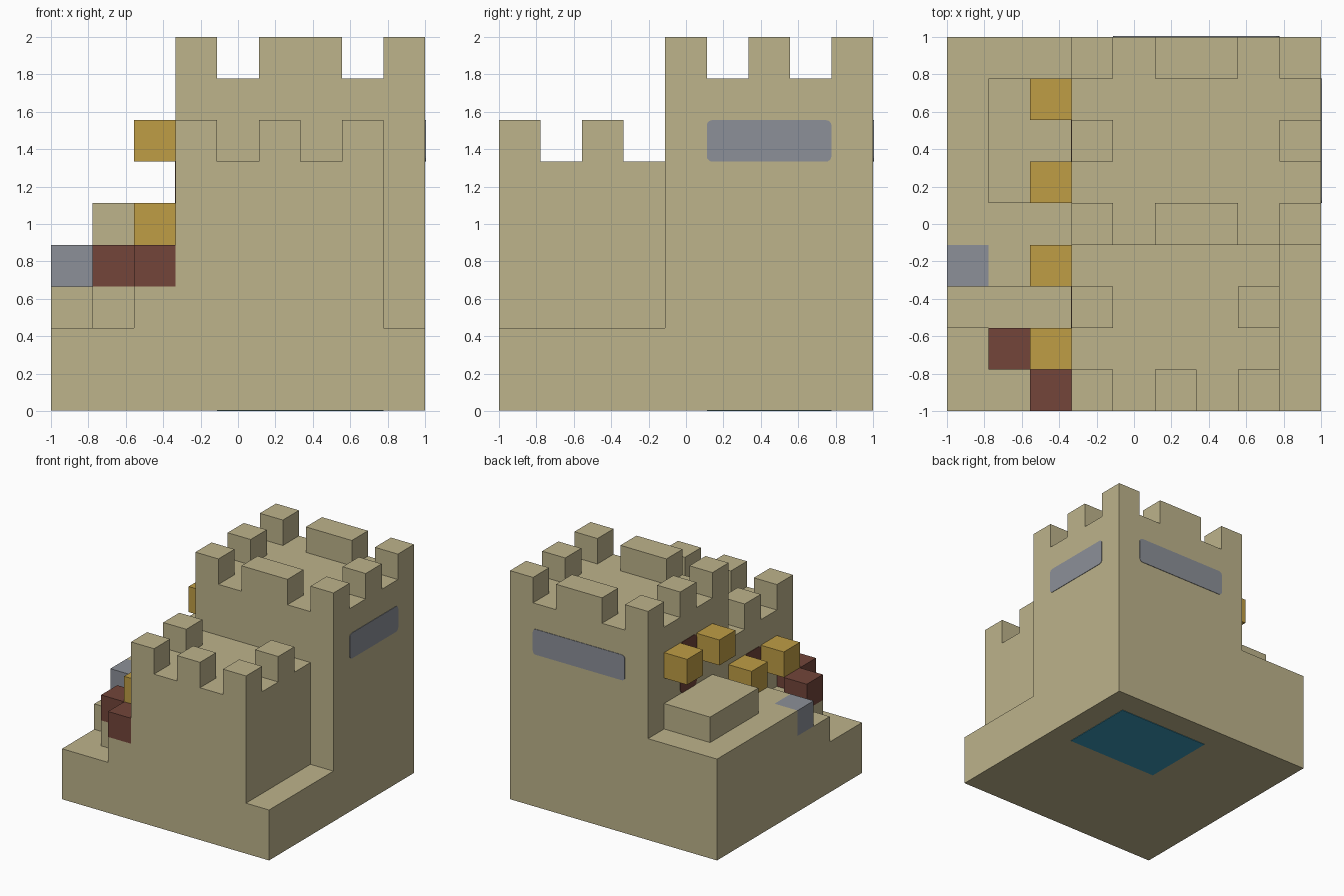
import bpy, bmesh
from mathutils import Vector

if "Cube" in bpy.data.objects:
    bpy.data.objects.remove(bpy.data.objects["Cube"], do_unlink=True)

U = 2 / 9        # the model sits on a grid of nine cells per side
SKIN = 0.004     # thickness of painted plates


def material(name, rgb):
    lin = [((c / 255 + 0.055) / 1.055) ** 2.4 for c in rgb] + [1]
    m = bpy.data.materials.new(name)
    m.use_nodes = True
    m.diffuse_color = lin
    m.node_tree.nodes["Principled BSDF"].inputs["Base Color"].default_value = lin
    return m


sand = material("sandstone", (189, 179, 139))
brick = material("dark_red", (115, 69, 58))
gold = material("gold", (191, 157, 69))
stone = material("blue_grey", (140, 144, 152))
water = material("water_blue", (59, 152, 184))


def box(name, mat, lo, hi, round_axis=None, radius=0.03):
    """Box between two grid corners; optionally rounds the edges along one axis."""
    a = Vector((lo[0] * U - 1, lo[1] * U - 1, lo[2] * U))
    b = Vector((hi[0] * U - 1, hi[1] * U - 1, hi[2] * U))
    bm = bmesh.new()
    bmesh.ops.create_cube(bm, size=1)
    for v in bm.verts:
        v.co = (a + b) / 2 + v.co * (b - a)
    if round_axis is not None:
        edges = [e for e in bm.edges
                 if abs((e.verts[0].co - e.verts[1].co).normalized()[round_axis]) > 0.9]
        bmesh.ops.bevel(bm, geom=edges, offset=radius, segments=4,
                        profile=0.5, affect='EDGES')
    me = bpy.data.meshes.new(name)
    bm.to_mesh(me)
    bm.free()
    me.materials.append(mat)
    ob = bpy.data.objects.new(name, me)
    bpy.context.collection.objects.link(ob)
    return ob


T = SKIN / U     # plate thickness in cells

# Ground and terraces
box("base", sand, (0, 0, T), (9, 9, 2))
box("terrace_step", sand, (0, 2, 2), (3, 3, 3))
box("terrace_under_post", sand, (0, 3, 2), (1, 4, 3))
box("terrace_inner", sand, (1, 3, 2), (3, 4, 4))
box("terrace_high", sand, (0, 4, 2), (3, 9, 4))
box("gate_landing", sand, (1, 5, 4), (3, 8, 5))
box("lower_landing", sand, (1, 1, 2), (3, 2, 3))
box("corner_step", sand, (2, 0, 2), (3, 1, 3))

# Towers
box("front_tower", sand, (3, 0, 2), (8, 4, 6))
box("main_tower", sand, (3, 4, 2), (9, 9, 8))


def merlons(name, places, z):
    for n, (x, y, w) in enumerate(places):
        box(f"{name}_{n + 1}", sand, (x, y, z), (x + w, y + 1, z + 1))


# Battlements
merlons("front_merlon", [(x, 0, 1) for x in (3, 5, 7)] + [(x, 2, 1) for x in (3, 7)], 6)
merlons("main_merlon", [(x, y, 1) for x in (3, 8) for y in (4, 6, 8)]
        + [(5, y, 2) for y in (4, 8)], 8)

# Lanterns beside the two doors
for n, (y, z) in enumerate([(1, 4), (3, 4), (5, 6), (7, 6)]):
    box(f"lantern_{n + 1}", gold, (2, y, z), (3, y + 1, z + 1))

# Barrier blocks and post
box("barrier_front", brick, (2, 0, 3), (3, 1, 4))
box("barrier_side", brick, (1, 1, 3), (2, 2, 4))
box("post", stone, (0, 3, 3), (1, 4, 4))

# Doors on the right-hand wall
box("upper_door", brick, (3 - T, 6, 5), (3, 7, 7), 0)
box("lower_door", brick, (3 - T, 2, 3), (3, 3, 5), 0)

# Window bands and the pool seen underneath
box("left_window", stone, (9, 5, 6), (9 + T, 8, 7), 0)
box("back_window", stone, (4, 9, 6), (8, 9 + T, 7), 1)
box("pool_floor", water, (4, 5, 0), (8, 8, T))
